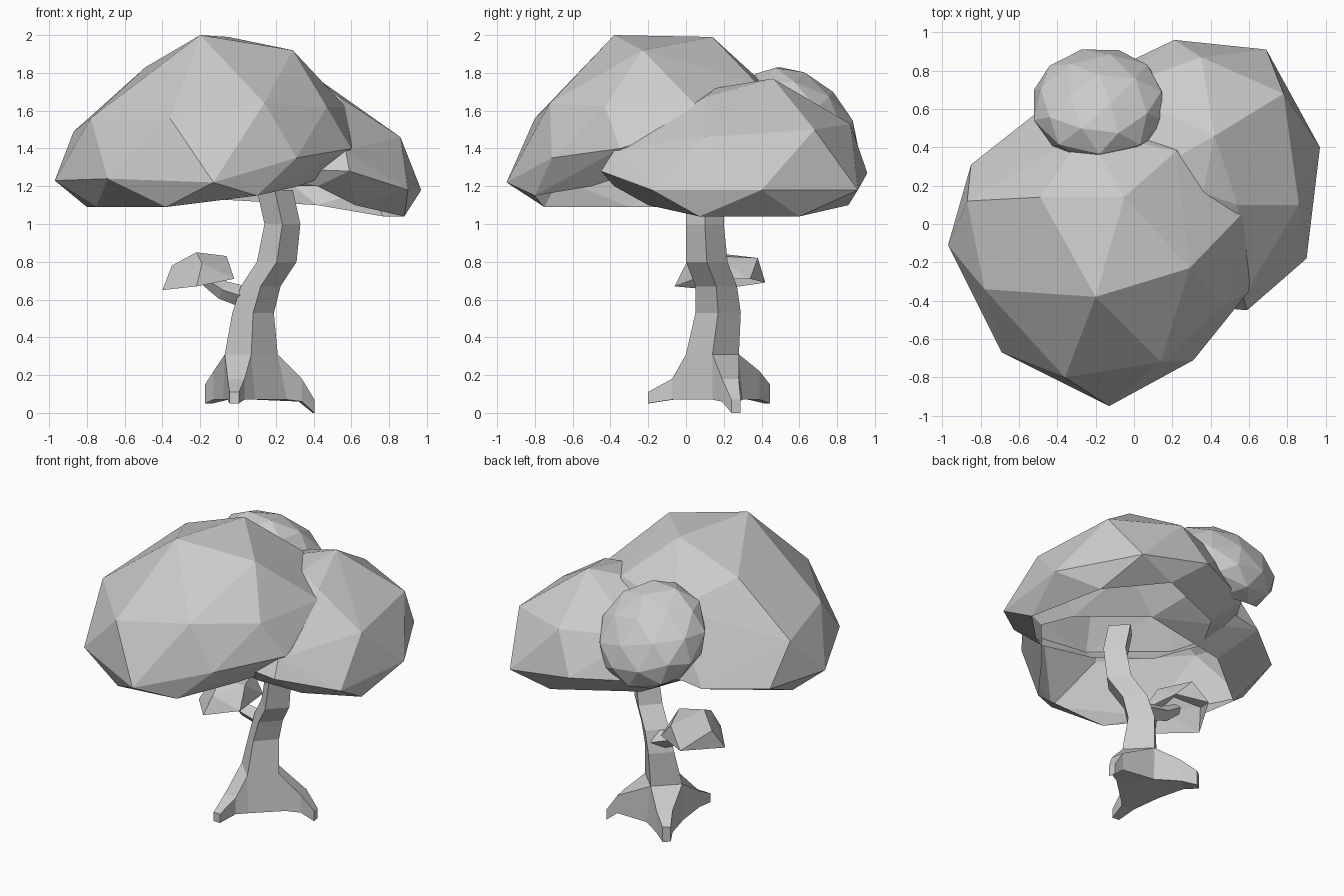
import bpy, bmesh, math
from mathutils import Vector, Matrix

grey = bpy.data.materials.new("neutral_grey")
grey.diffuse_color = (0.6, 0.6, 0.6, 1)


def finish(bm, name):
    mesh = bpy.data.meshes.new(name)
    bm.to_mesh(mesh)
    bm.free()
    mesh.materials.append(grey)
    obj = bpy.data.objects.new(name, mesh)
    bpy.context.collection.objects.link(obj)
    return obj


def dome(name, crown, waist, rim):
    """Faceted shell hulled over three cross-sections, open underneath."""
    bm = bmesh.new()
    for p in crown + waist:
        bm.verts.new(p)
    low = {bm.verts.new(p) for p in rim}
    bmesh.ops.convex_hull(bm, input=bm.verts[:])
    loose = [v for v in bm.verts if not v.link_faces]
    low -= set(loose)
    bmesh.ops.delete(bm, geom=loose, context='VERTS')
    bmesh.ops.recalc_face_normals(bm, faces=bm.faces[:])
    under = [f for f in bm.faces if all(v in low for v in f.verts)]
    bmesh.ops.delete(bm, geom=under, context='FACES')
    return finish(bm, name)


def bridge(bm, a, b, skip=()):
    n = len(a)
    for i in range(n):
        if i not in skip:
            bm.faces.new((a[i], a[(i + 1) % n], b[(i + 1) % n], b[i]))


# Large front canopy
dome("front_canopy",
     crown=[(-0.2, -0.38, 2.0), (-0.05, 0.14, 1.99), (0.29, -0.23, 1.92),
            (-0.49, 0.14, 1.83), (-0.78, -0.34, 1.56), (-0.36, -0.8, 1.56),
            (0.14, -0.72, 1.64), (-0.87, 0.12, 1.49), (0.57, 0.06, 1.62),
            (0.47, -0.43, 1.62), (0.22, 0.38, 1.74), (-0.25, 0.48, 1.68)],
     waist=[(-0.97, -0.11, 1.23), (-0.69, -0.67, 1.24), (-0.13, -0.95, 1.22),
            (0.31, -0.71, 1.35), (0.6, -0.35, 1.4), (0.61, 0.0, 1.5),
            (0.4, 0.42, 1.4), (0.0, 0.6, 1.32), (-0.52, 0.57, 1.24),
            (-0.85, 0.31, 1.23)],
     rim=[(-0.8, 0.0, 1.09), (-0.75, -0.3, 1.09), (-0.38, -0.75, 1.09),
          (0.1, -0.8, 1.15), (0.32, -0.5, 1.2), (0.51, -0.28, 1.27),
          (0.45, -0.05, 1.25), (0.15, 0.35, 1.18), (-0.42, 0.3, 1.12)])

# Lower back canopy
dome("back_canopy",
     crown=[(0.42, 0.46, 1.77), (0.54, 0.1, 1.67), (0.78, 0.68, 1.5),
            (0.86, 0.1, 1.46), (0.35, 0.87, 1.53), (0.05, 0.25, 1.7),
            (0.36, 0.16, 1.72), (0.57, -0.38, 1.39), (-0.12, 0.7, 1.54),
            (-0.25, 0.1, 1.54), (0.15, -0.22, 1.54)],
     waist=[(0.21, 0.96, 1.27), (0.69, 0.91, 1.18), (0.97, 0.4, 1.18),
            (0.9, -0.18, 1.18), (0.59, -0.45, 1.28), (0.05, -0.4, 1.3),
            (-0.35, -0.05, 1.3), (-0.45, 0.4, 1.28), (-0.25, 0.74, 1.28)],
     rim=[(0.88, 0.07, 1.04), (0.77, 0.6, 1.04), (0.42, 0.86, 1.1),
          (-0.1, 0.62, 1.13), (-0.3, 0.3, 1.17), (-0.2, -0.05, 1.19),
          (0.1, -0.3, 1.2), (0.42, -0.38, 1.2), (0.62, -0.2, 1.1)])

# Small tuft on the side branch
dome("branch_leaves",
     crown=[(-0.35, 0.22, 0.78), (-0.22, 0.12, 0.85), (-0.06, 0.16, 0.83),
            (-0.15, 0.38, 0.82), (-0.19, 0.0, 0.79)],
     waist=[],
     rim=[(-0.4, 0.15, 0.65), (-0.22, -0.06, 0.67), (-0.02, 0.05, 0.71),
          (-0.05, 0.34, 0.71), (-0.25, 0.42, 0.69)])

# Shallow tuft leaning out of the back of the canopy, open on its inner side
bm = bmesh.new()
bmesh.ops.create_icosphere(bm, subdivisions=2, radius=1)
bmesh.ops.delete(bm, geom=[v for v in bm.verts if v.co.z < -0.6], context='VERTS')
bm.transform(Matrix.Translation((-0.18, 0.62, 1.54))
             @ Matrix.Rotation(math.radians(-45), 4, 'X')
             @ Matrix.Diagonal((0.36, 0.36, 0.225, 1)))
finish(bm, "back_leaf_tuft")

# Trunk: four-sided diamond sections along a bent path (x, y, z, rx, ry)
bm = bmesh.new()
path = [(0.09, 0.14, 0.07, 0.17, 0.16), (0.07, 0.14, 0.31, 0.14, 0.14),
        (0.08, 0.17, 0.53, 0.11, 0.12), (0.12, 0.16, 0.67, 0.105, 0.11),
        (0.205, 0.11, 0.8, 0.105, 0.11), (0.235, 0.1, 1.0, 0.095, 0.1),
        (0.195, 0.1, 1.18, 0.095, 0.1)]
rings = [[bm.verts.new((x + rx * c, y + ry * s, z))
          for c, s in ((0, -1), (1, 0), (0, 1), (-1, 0))]
         for x, y, z, rx, ry in path]
for k in range(len(rings) - 1):
    bridge(bm, rings[k], rings[k + 1], skip=(1, 2, 3) if k == 0 else ())
bm.faces.new(rings[0][::-1])
bm.faces.new(rings[-1])

# Roots grown from three lower trunk faces: (x, y, top, bottom, half width)
roots = {3: [(-0.01, -0.07, 0.18, 0.07, 0.045), (-0.02, -0.2, 0.11, 0.05, 0.025)],
         1: [(0.33, 0.235, 0.18, 0.06, 0.045), (0.4, 0.265, 0.07, 0.0, 0.025)],
         2: [(-0.09, 0.36, 0.22, 0.07, 0.05), (-0.155, 0.43, 0.15, 0.05, 0.025)]}
for i, steps in roots.items():
    j = (i + 1) % 4
    prev = [rings[0][i], rings[0][j], rings[1][j], rings[1][i]]
    mid = (rings[0][i].co + rings[0][j].co) / 2
    d = (Vector(steps[-1][:2]) - mid.xy).normalized()
    p = Vector((-d.y, d.x))
    for x, y, top, bottom, hw in steps:
        a, b = Vector((x, y)) - p * hw, Vector((x, y)) + p * hw
        cur = [bm.verts.new((q.x, q.y, z)) for q, z in
               ((a, bottom), (b, bottom), (b, top), (a, top))]
        bridge(bm, prev, cur)
        prev = cur
    bm.faces.new(prev)
bmesh.ops.recalc_face_normals(bm, faces=bm.faces[:])
finish(bm, "trunk_and_roots")

# Side branch: tapering diamond tube (x, y, z, radius)
bm = bmesh.new()
prev = None
for x, y, z, r in ((0.08, 0.21, 0.6, 0.055), (-0.08, 0.19, 0.65, 0.045), (-0.2, 0.18, 0.73, 0.03)):
    cur = [bm.verts.new((x + 0.5 * r * s, y + r * c, z + r * s))
           for c, s in ((0, -1), (1, 0), (0, 1), (-1, 0))]
    if prev:
        bridge(bm, prev, cur)
    else:
        bm.faces.new(cur)
    prev = cur
bm.faces.new(prev)
bmesh.ops.recalc_face_normals(bm, faces=bm.faces[:])
finish(bm, "side_branch")
